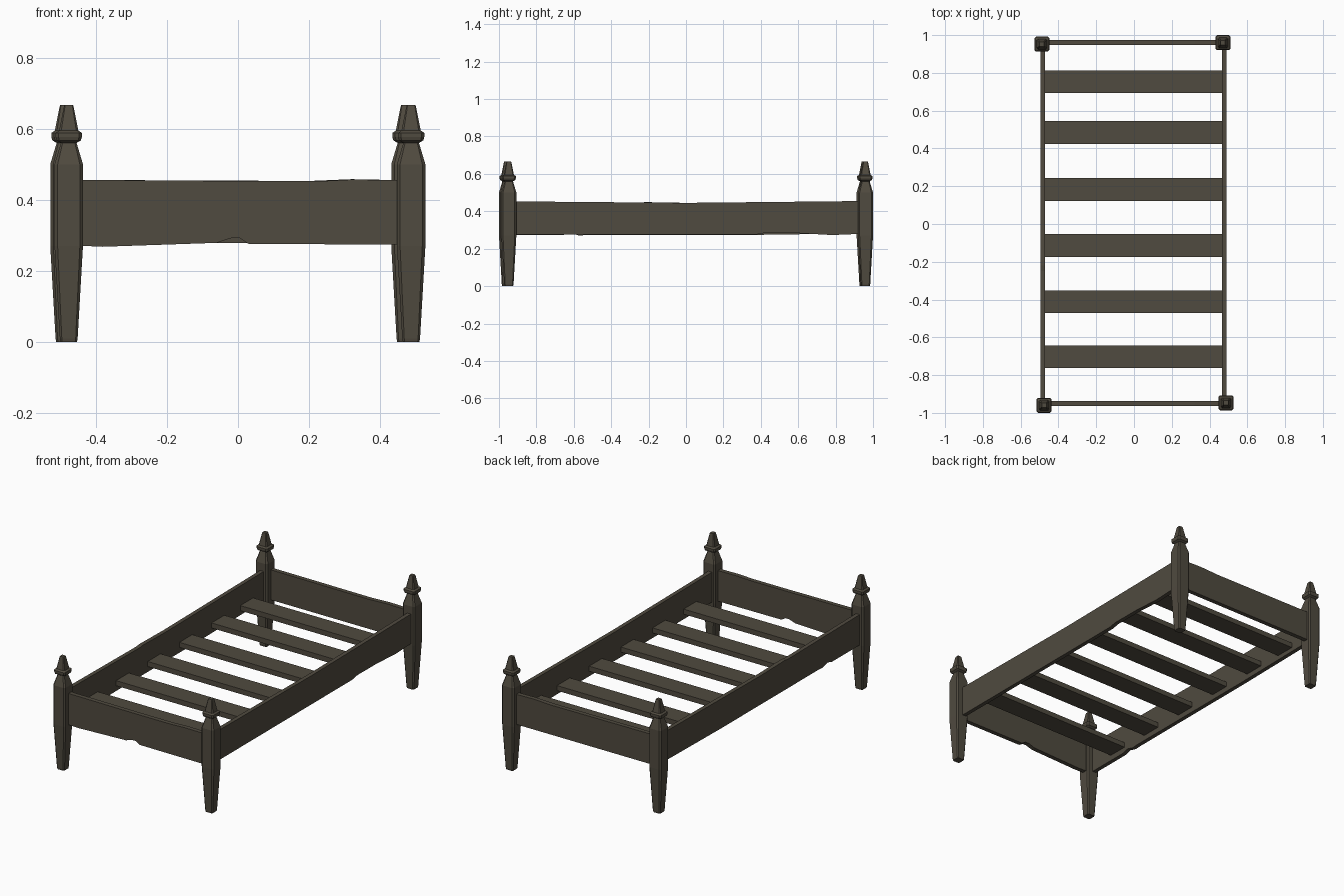
import bpy, bmesh
from mathutils import Vector

if "Cube" in bpy.data.objects:
    bpy.data.objects.remove(bpy.data.objects["Cube"])

wood = bpy.data.materials.new("dark weathered wood")
wood.diffuse_color = (0.080, 0.069, 0.050, 1)
wood.use_nodes = True
wood.node_tree.nodes["Principled BSDF"].inputs["Base Color"].default_value = wood.diffuse_color


def finish(bm, name):
    bmesh.ops.recalc_face_normals(bm, faces=bm.faces)
    me = bpy.data.meshes.new(name)
    bm.to_mesh(me)
    bm.free()
    me.materials.append(wood)
    ob = bpy.data.objects.new(name, me)
    bpy.context.collection.objects.link(ob)
    return ob


# Turned-looking square post: (height, half width) rings with slim chamfers
POST = [(0, .023), (.01, .025), (.27, .040), (.50, .040), (.56, .022), (.567, .034),
        (.577, .037), (.588, .037), (.595, .027), (.66, .014), (.667, .012)]


def post(name, x, y):
    bm = bmesh.new()
    rings = []
    for z, h in POST:
        c = h * 0.78
        pts = [(h, -c), (h, c), (c, h), (-c, h), (-h, c), (-h, -c), (-c, -h), (c, -h)]
        rings.append([bm.verts.new((x + a, y + b, z)) for a, b in pts])
    for r, s in zip(rings, rings[1:]):
        for i in range(8):
            j = (i + 1) % 8
            bm.faces.new((r[i], r[j], s[j], s[i]))
    bm.faces.new(rings[0])
    bm.faces.new(rings[-1])
    finish(bm, name)


# Worn plank: outline of (distance along, height), extruded to a thickness
def plank(name, outline, along, start, thick):
    bm = bmesh.new()
    if along == 'x':
        vs = [bm.verts.new((u, start, z)) for u, z in outline]
        d = Vector((0, thick, 0))
    else:
        vs = [bm.verts.new((start, u, z)) for u, z in outline]
        d = Vector((thick, 0, 0))
    f = bm.faces.new(vs)
    ext = bmesh.ops.extrude_face_region(bm, geom=[f], use_keep_orig=True)
    bmesh.ops.translate(bm, vec=d, verts=[v for v in ext['geom'] if isinstance(v, bmesh.types.BMVert)])
    finish(bm, name)


post("front_left_post", -.476, -.960)
post("front_right_post", .487, -.947)
post("back_left_post", -.488, .952)
post("back_right_post", .471, .960)

# End rails
plank("front_rail", [(-.47, .272), (-.38, .268), (-.06, .279), (-.02, .292), (.005, .292), (.03, .276),
                     (.48, .274), (.48, .455), (.32, .457), (.24, .453), (0, .453), (-.47, .456)],
      'x', -.963, .026)
plank("back_rail", [(-.48, .278), (.47, .278), (.47, .455), (.32, .458), (.2, .453), (-.48, .456)],
      'x', .947, .026)

# Side rails
plank("left_rail", [(-.95, .272), (-.66, .272), (-.62, .284), (-.57, .270), (-.54, .273), (.38, .274),
                    (.95, .282), (.95, .454), (0, .445), (-.22, .449), (-.25, .445), (-.95, .453)],
      'y', -.494, .024)
plank("right_rail", [(-.94, .275), (.37, .275), (.42, .284), (.60, .283), (.78, .273), (.95, .280),
                     (.95, .455), (.78, .453), (0, .445), (-.94, .453)],
      'y', .465, .024)

# Mattress slats
for i, y in enumerate((.753, .484, .183, -.114, -.411, -.702)):
    plank(f"slat_{i + 1}", [(y - .06, .305), (y + .06, .305), (y + .06, .335), (y - .06, .335)],
          'y', -.475, .945)
